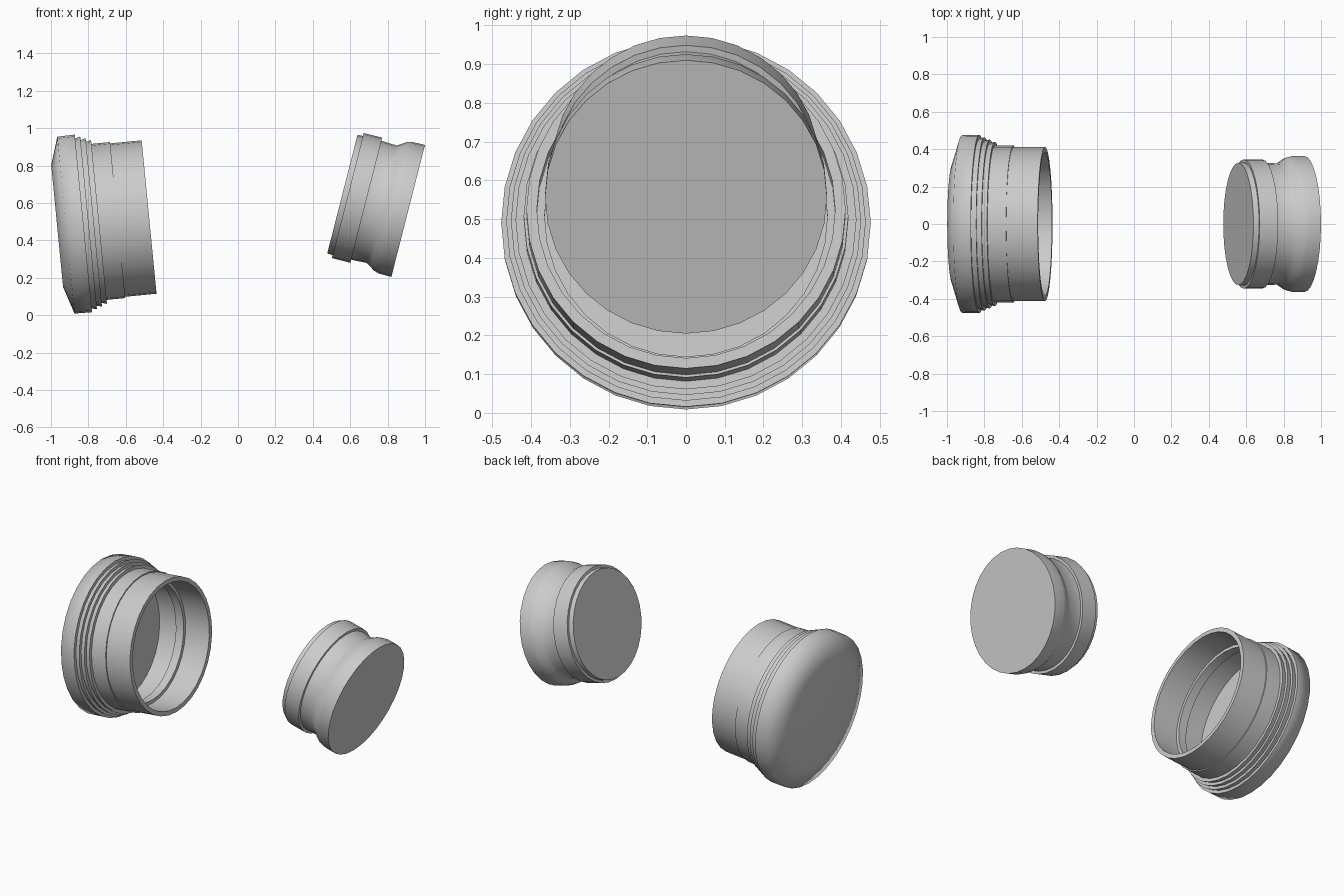
import bpy, bmesh, math
from mathutils import Matrix, Vector

cube = bpy.data.objects.get("Cube")
if cube:
    bpy.data.objects.remove(cube)

grey = bpy.data.materials.new("light_grey")
grey.use_nodes = True
grey.diffuse_color = (0.6, 0.6, 0.6, 1)
grey.node_tree.nodes["Principled BSDF"].inputs["Base Color"].default_value = (0.6, 0.6, 0.6, 1)

SIDES = 32


def turned(name, profile, origin, tilt, sharp):
    """Revolve (distance along axis, radius) points, closing both ends with discs."""
    bm = bmesh.new()
    rings = [[bm.verts.new((t, r * math.sin(2 * math.pi * k / SIDES),
                            r * math.cos(2 * math.pi * k / SIDES)))
              for k in range(SIDES)] for t, r in profile]
    for a, b in zip(rings, rings[1:]):
        for k in range(SIDES):
            j = (k + 1) % SIDES
            bm.faces.new((a[k], a[j], b[j], b[k]))
    bm.faces.new(rings[0])
    bm.faces.new(rings[-1])
    bmesh.ops.recalc_face_normals(bm, faces=bm.faces)
    mesh = bpy.data.meshes.new(name)
    bm.to_mesh(mesh)
    bm.free()
    mesh.materials.append(grey)
    obj = bpy.data.objects.new(name, mesh)
    bpy.context.collection.objects.link(obj)
    obj.matrix_world = Matrix.Translation(Vector(origin)) @ Matrix.Rotation(-math.radians(tilt), 4, 'Y')
    bpy.ops.object.select_all(action='DESELECT')
    obj.select_set(True)
    bpy.context.view_layer.objects.active = obj
    bpy.ops.object.shade_smooth_by_angle(angle=math.radians(sharp))
    return obj


# Hollow cup: domed back, three sawtooth ridges, stepped sleeve, then the inside
back = [(0, 0.327), (0.047, 0.475), (0.141, 0.477)]
ridges = []
for i in range(3):
    t, r = 0.141 + 0.028 * i, 0.457 - 0.012 * i
    ridges += [(t, r), (t + 0.028, r + 0.007)]
sleeve = [(0.225, 0.419), (0.325, 0.419), (0.325, 0.412), (0.494, 0.412)]
inside = [(0.494, 0.385), (0.325, 0.385), (0.325, 0.365), (0.27, 0.365),
          (0.27, 0.385), (0.14, 0.385)]
turned("hollow_cup", back + ridges + sleeve + inside, (-0.967, 0, 0.477), 5.55, 75)

# Solid plug: stepped nose, collar, waist groove flaring to the flat end
plug = [(0, 0.327), (0.03, 0.329), (0.03, 0.345), (0.132, 0.345), (0.132, 0.328),
        (0.217, 0.324), (0.24, 0.338), (0.265, 0.355), (0.295, 0.363), (0.363, 0.364)]
turned("solid_plug", plug, (0.558, 0, 0.647), -14.3, 40)
